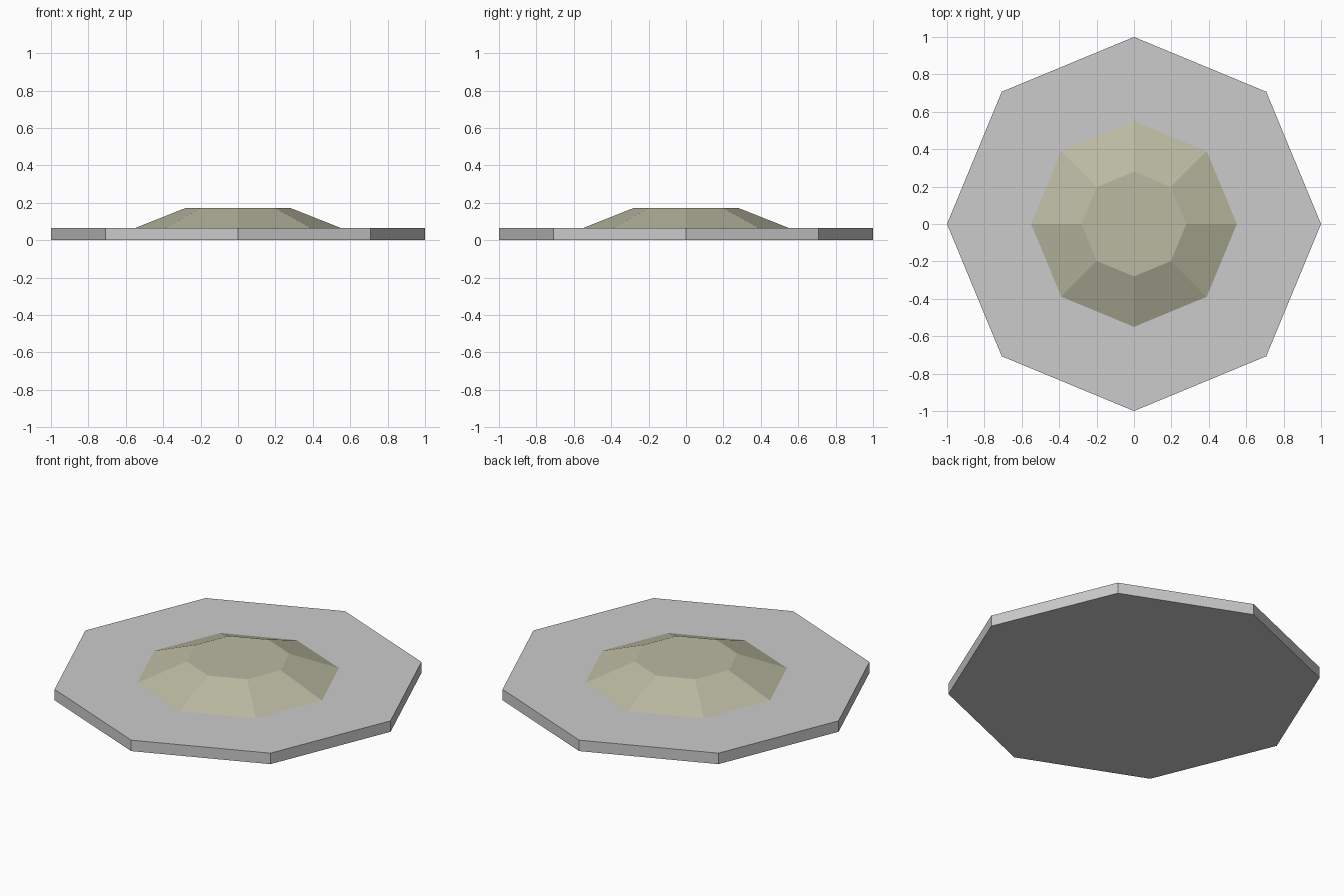
import bpy
import bmesh
from mathutils import Matrix

cube = bpy.data.objects.get("Cube")
if cube:
    bpy.data.objects.remove(cube, do_unlink=True)


def material(name, rgb):
    mat = bpy.data.materials.new(name)
    mat.use_nodes = True
    color = (*rgb, 1.0)
    mat.diffuse_color = color
    mat.node_tree.nodes["Principled BSDF"].inputs["Base Color"].default_value = color
    return mat


def octagon_frustum(name, r_bottom, r_top, z_bottom, z_top, mat, open_bottom=False):
    """Eight-sided flat-shaded frustum with corners on the x and y axes."""
    bm = bmesh.new()
    bmesh.ops.create_cone(
        bm, cap_ends=True, cap_tris=False, segments=8,
        radius1=r_bottom, radius2=r_top, depth=z_top - z_bottom,
        matrix=Matrix.Translation((0, 0, (z_bottom + z_top) / 2)))
    bm.normal_update()
    if open_bottom:
        hidden = [f for f in bm.faces if f.normal.z < -0.9]
        bmesh.ops.delete(bm, geom=hidden, context="FACES_ONLY")
    mesh = bpy.data.meshes.new(name)
    bm.to_mesh(mesh)
    bm.free()
    mesh.materials.append(mat)
    obj = bpy.data.objects.new(name, mesh)
    bpy.context.scene.collection.objects.link(obj)
    return obj


grey = material("stone grey", (0.60, 0.60, 0.60))
sand = material("pale sand", (0.49, 0.49, 0.36))

# Flat octagonal slab
octagon_frustum("base_plate", 1.0, 1.0, 0.0, 0.065, grey)

# Raised mound resting on the slab
octagon_frustum("raised_mound", 0.55, 0.28, 0.065, 0.172, sand, open_bottom=True)
